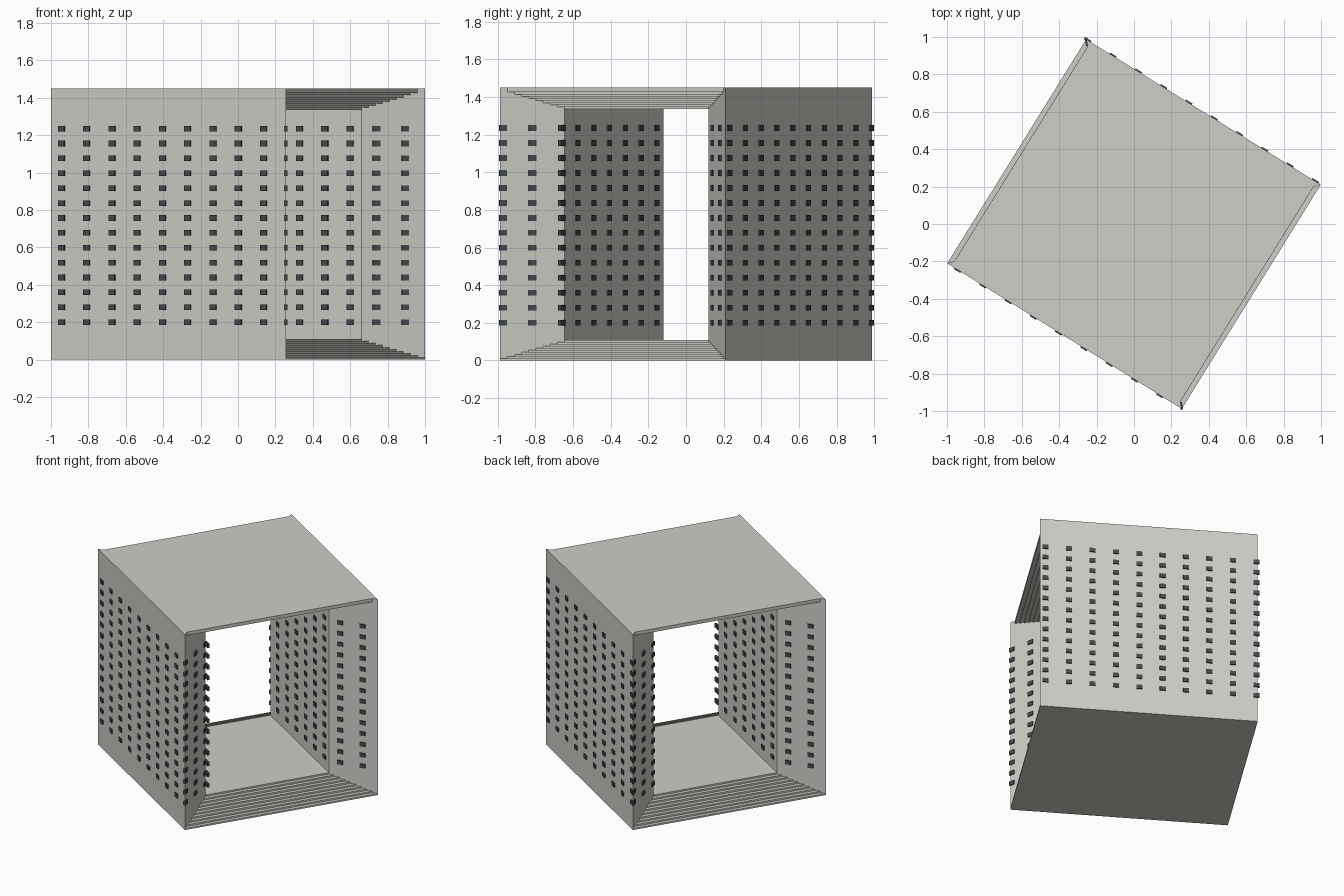
import bpy, bmesh
from math import radians
from mathutils import Vector, Matrix

if "Cube" in bpy.data.objects:
    bpy.data.objects.remove(bpy.data.objects["Cube"])

TURN = Matrix.Rotation(radians(-31.8), 4, 'Z')   # whole block is turned in plan
H = 1.45                                         # height
U, V = 0.738, 0.705                              # outer half length / half width
IU, IV = 0.498, 0.45                             # inner passage half length / half width


def material(name, color):
    m = bpy.data.materials.new(name)
    m.diffuse_color = color
    m.use_nodes = True
    m.node_tree.nodes["Principled BSDF"].inputs["Base Color"].default_value = m.diffuse_color
    return m


stone = material("pale_stone", (0.62, 0.61, 0.57, 1))
glass = material("dark_glass", (0.055, 0.07, 0.08, 1))


def finish(bm, name, mat):
    bmesh.ops.recalc_face_normals(bm, faces=bm.faces)
    bm.transform(TURN)
    me = bpy.data.meshes.new(name)
    bm.to_mesh(me)
    bm.free()
    me.materials.append(mat)
    ob = bpy.data.objects.new(name, me)
    bpy.context.collection.objects.link(ob)


def loft(name, rings):
    """Skin a stack of equal-sided rings and cap both ends."""
    bm = bmesh.new()
    loops = [[bm.verts.new(p) for p in ring] for ring in rings]
    for a, b in zip(loops, loops[1:]):
        for i in range(len(a)):
            j = (i + 1) % len(a)
            bm.faces.new((a[i], a[j], b[j], b[i]))
    bm.faces.new(loops[0])
    bm.faces.new(loops[-1])
    finish(bm, name, stone)


def rect(hu, z):
    """Rectangle whose corners follow the splayed wall ends."""
    hv = IV + (hu - IU) * (V - IV) / (U - IU)
    return [(-hu, -hv, z), (hu, -hv, z), (hu, hv, z), (-hu, hv, z)]


# side walls: trapezoids in plan with splayed ends
for name, s in (("front_wall", -1), ("back_wall", 1)):
    plan = [(-U, s * V), (U, s * V), (IU, s * IV), (-IU, s * IV)]
    loft(name, [[(x, y, z) for x, y in plan] for z in (0, H)])

# stepped floor
N = 10
rings = []
for i in range(N):
    hu = U - (U - IU) * i / (N - 1)
    rings += [rect(hu, 0.011 * i), rect(hu, 0.011 * (i + 1))]
loft("stepped_floor", rings)

# stepped roof, slightly set back
rings, z = [], H
for i in range(N - 1):
    hu = 0.711 - (0.711 - IU) * i / (N - 2)
    z2 = z - (0.025 if i == 0 else 0.0112)
    rings += [rect(hu, z), rect(hu, z2)]
    z = z2
loft("stepped_roof", rings)


def windows(name, start, direction, offsets):
    """Grid of small panes on a vertical plane."""
    bm = bmesh.new()
    d = Vector((*direction, 0)).normalized()
    rot = d.to_track_quat('X', 'Z').to_matrix().to_4x4()
    for t in offsets:
        for r in range(14):
            p = Vector((*start, 0.2 + 0.0796 * r)) + d * t
            bmesh.ops.create_cube(bm, size=1, matrix=Matrix.Translation(p) @ rot
                                  @ Matrix.Diagonal((0.04, 0.014, 0.03, 1)))
    finish(bm, name, glass)


def cols(first, n):
    return [first + 0.159 * k for k in range(n)]


# windows on the outer faces and passage walls
windows("front_outer_windows", (0, -V), (1, 0), cols(-0.672, 9))
windows("back_outer_windows", (0, V), (-1, 0), cols(-0.702, 10))
windows("front_passage_windows", (0, -IV), (1, 0), cols(-0.428, 7))
windows("back_passage_windows", (0, IV), (-1, 0), cols(-0.428, 6))

# windows on the four splayed ends
for name, su, sv, offs in (("right_front", 1, -1, cols(0.016, 3)),
                           ("right_back", 1, 1, cols(0.082, 2)),
                           ("left_back", -1, 1, cols(0.016, 3)),
                           ("left_front", -1, -1, cols(0.082, 2))):
    windows(name + "_splay_windows", (su * IU, sv * IV),
            (su * (U - IU), sv * (V - IV)), offs)
